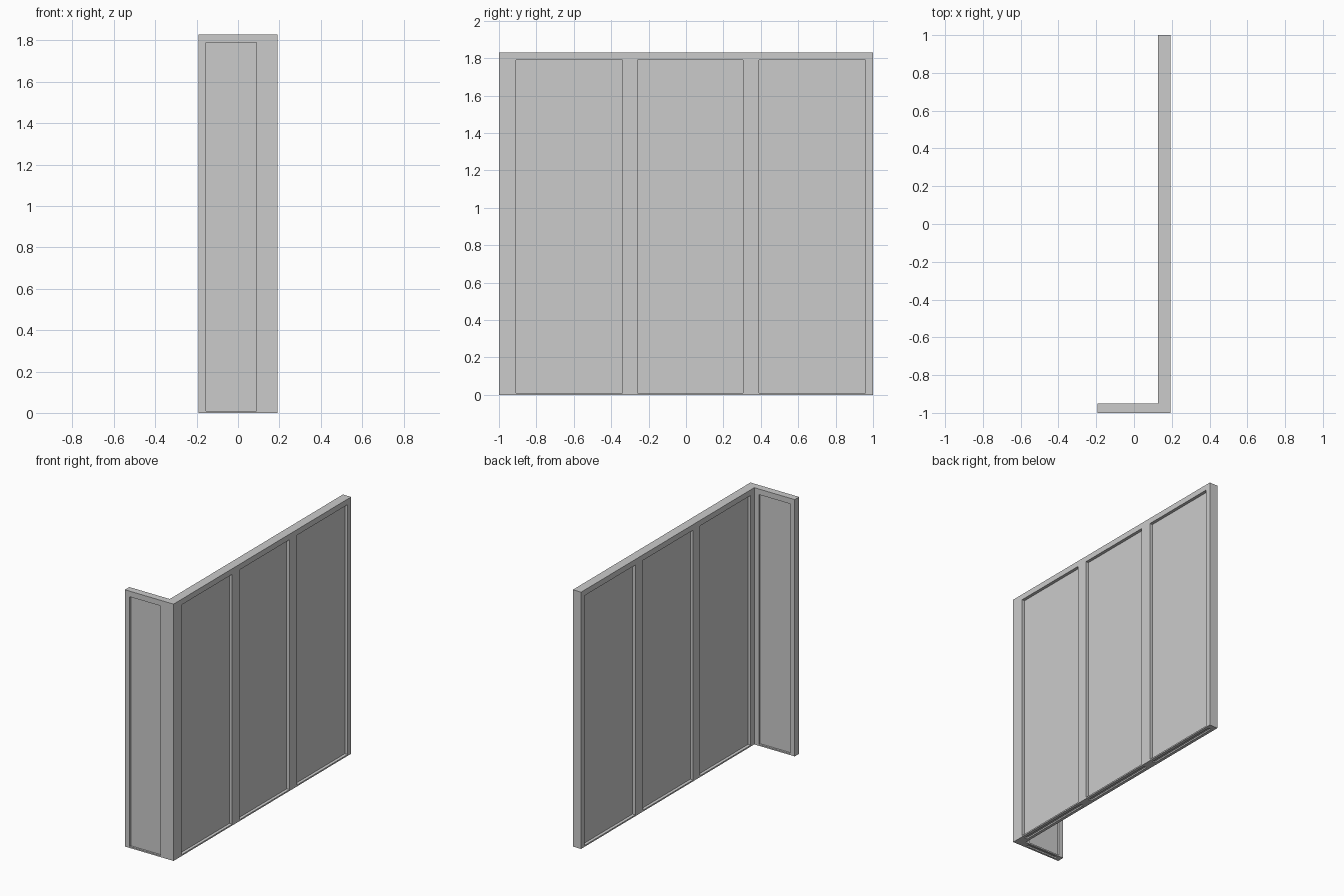
import bpy
import bmesh

if "Cube" in bpy.data.objects:
    bpy.data.objects.remove(bpy.data.objects["Cube"])

H = 1.83                      # wall height
X0, X1 = -0.192, 0.192        # overall width
XI, YI = 0.127, -0.95         # inner corner of the L
Z0, Z1 = 0.01, 1.79           # pane bottom and top
LONG_BAYS = [(-0.91, -0.34), (-0.26, 0.305), (0.39, 0.96)]
SHORT_BAY = (-0.155, 0.09)
XM, YM = (XI + X1) / 2, (YI - 1) / 2   # centre planes of both walls
T = 0.011                     # half thickness of a pane


def new_object(name, bm):
    bmesh.ops.recalc_face_normals(bm, faces=bm.faces)
    mesh = bpy.data.meshes.new(name)
    bm.to_mesh(mesh)
    bm.free()
    obj = bpy.data.objects.new(name, mesh)
    bpy.context.collection.objects.link(obj)
    return obj


def boxes(name, spans):
    bm = bmesh.new()
    for xs, ys, zs in spans:
        verts = bmesh.ops.create_cube(bm, size=1)["verts"]
        for v in verts:
            v.co = [a + (c + 0.5) * (b - a) for c, (a, b) in zip(v.co, (xs, ys, zs))]
    return new_object(name, bm)


def bay_spans(half_x, half_y, zs):
    """One box per bay, centred in the wall thickness."""
    spans = [((XM - half_x, XM + half_x), bay, zs) for bay in LONG_BAYS]
    spans.append((SHORT_BAY, (YM - half_y, YM + half_y), zs))
    return spans


# L-shaped frame
bm = bmesh.new()
outline = [(X0, -1), (X1, -1), (X1, 1), (XI, 1), (XI, YI), (X0, YI)]
face = bm.faces.new([bm.verts.new((x, y, 0)) for x, y in outline])
top = bmesh.ops.extrude_face_region(bm, geom=[face])["geom"]
bmesh.ops.translate(bm, vec=(0, 0, H),
                    verts=[v for v in top if isinstance(v, bmesh.types.BMVert)])
frame = new_object("partition_frame", bm)

# Pane openings, then the slots in the bottom rail
cutters = [boxes("opening_cutter", bay_spans(0.06, 0.05, (Z0, Z1))),
           boxes("slot_cutter", bay_spans(T, T, (-0.05, 0.05)))]
bpy.context.view_layer.objects.active = frame
for cutter in cutters:
    cutter.hide_render = True
    mod = frame.modifiers.new(cutter.name, "BOOLEAN")
    mod.operation = "DIFFERENCE"
    mod.solver = "EXACT"
    mod.object = cutter
    bpy.ops.object.modifier_apply(modifier=mod.name)
for cutter in cutters:
    bpy.data.objects.remove(cutter)

# Recessed panes
for i, span in enumerate(bay_spans(T, T, (Z0, Z1))):
    boxes("side_pane" if i == 3 else f"long_pane_{i + 1}", [span])
